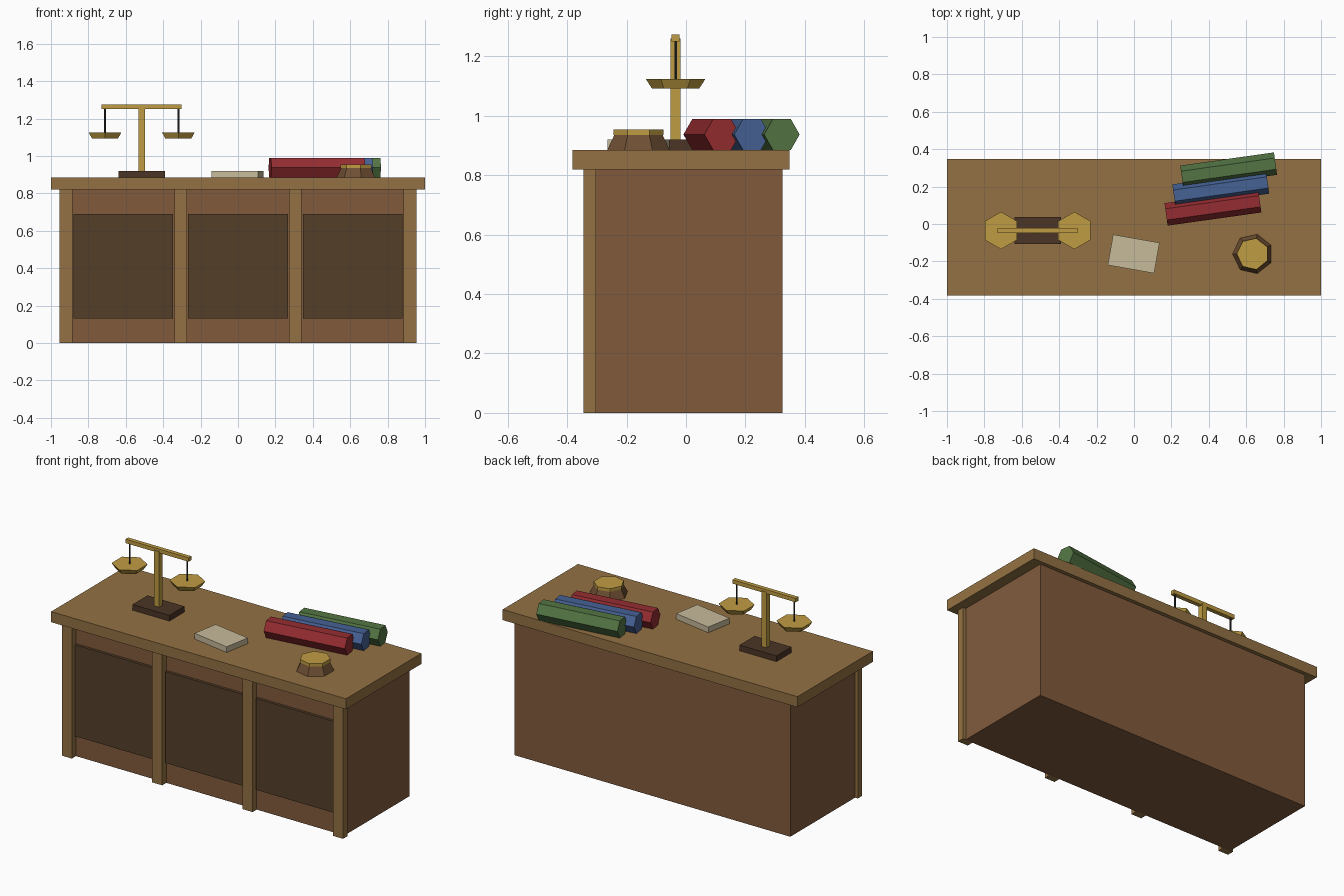
import bpy, bmesh
from math import radians, cos, sin, pi
from mathutils import Matrix

if "Cube" in bpy.data.objects:
    bpy.data.objects.remove(bpy.data.objects["Cube"])


def mat(name, r, g, b):
    m = bpy.data.materials.new(name)
    m.diffuse_color = [(c / 255) ** 2.2 for c in (r, g, b)] + [1]
    m.use_nodes = True
    m.node_tree.nodes["Principled BSDF"].inputs["Base Color"].default_value = m.diffuse_color
    return m


OAK = mat("oak", 146, 113, 69)
WOOD = mat("brown_wood", 128, 91, 63)
PANEL = mat("dark_panel", 86, 65, 45)
DARK = mat("dark_wood", 76, 56, 42)
TURNED = mat("turned_wood", 110, 80, 54)
GOLD = mat("brass", 190, 155, 68)
IRON = mat("iron", 55, 55, 58)
PAPER = mat("paper", 198, 186, 154)
CLOTHS = [("red", mat("red_cloth", 148, 48, 52)),
          ("blue", mat("blue_cloth", 72, 98, 148)),
          ("green", mat("green_cloth", 84, 116, 70))]


def finish(bm, name, material):
    bmesh.ops.recalc_face_normals(bm, faces=bm.faces)
    me = bpy.data.meshes.new(name)
    bm.to_mesh(me)
    bm.free()
    me.materials.append(material)
    ob = bpy.data.objects.new(name, me)
    bpy.context.collection.objects.link(ob)
    return ob


def box(name, x, y, z, material):
    """Box from (min, max) ranges."""
    bm = bmesh.new()
    bmesh.ops.create_cube(bm, size=1)
    for v in bm.verts:
        v.co = [sum(r) / 2 + c * (r[1] - r[0]) for r, c in zip((x, y, z), v.co)]
    return finish(bm, name, material)


def prism(name, sides, r0, r1, z0, z1, xy, turn, material):
    """Upright tapered prism, first corner at angle turn (degrees)."""
    bm = bmesh.new()
    rings = []
    for r, z in ((r0, z0), (r1, z1)):
        angles = [radians(turn) + 2 * pi * i / sides for i in range(sides)]
        rings.append([bm.verts.new((xy[0] + r * cos(a), xy[1] + r * sin(a), z)) for a in angles])
    for i in range(sides):
        j = (i + 1) % sides
        bm.faces.new((rings[0][i], rings[0][j], rings[1][j], rings[1][i]))
    bm.faces.new(rings[0])
    bm.faces.new(rings[1])
    return finish(bm, name, material)


TOP = 0.885

# Counter body and top
box("counter_body", (-0.935, 0.935), (-0.305, 0.325), (0, 0.82), WOOD)
box("counter_top", (-1, 1), (-0.382, 0.348), (0.82, TOP), OAK)

# Front posts and raised panels
for i in range(4):
    x = -0.92 + i * 0.6133
    box(f"front_post_{i + 1}", (x - 0.034, x + 0.034), (-0.345, -0.303), (0, 0.82), OAK)
for i in range(3):
    x = -0.6133 + i * 0.6133
    box(f"front_panel_{i + 1}", (x - 0.266, x + 0.266), (-0.322, -0.303), (0.13, 0.69), PANEL)

# Balance scale
cx, cy = -0.515, -0.035
box("scale_base", (cx - 0.125, cx + 0.125), (cy - 0.073, cy + 0.073), (TOP, 0.92), DARK)
box("scale_column", (cx - 0.017, cx + 0.017), (cy - 0.017, cy + 0.017), (0.92, 1.26), GOLD)
box("scale_beam", (cx - 0.214, cx + 0.214), (cy - 0.013, cy + 0.013), (1.25, 1.274), GOLD)
for side, s in (("left", -1), ("right", 1)):
    p = (cx + s * 0.196, cy)
    prism(f"{side}_hanger", 6, 0.005, 0.005, 1.115, 1.255, p, 0, IRON)
    prism(f"{side}_pan", 6, 0.08, 0.1, 1.093, 1.124, p, 90, GOLD)

# Stack of paper
paper = box("paper_stack", (-0.126, 0.126), (-0.083, 0.083), (0, 0.035), PAPER)
paper.matrix_world = Matrix.Translation((-0.002, -0.16, TOP)) @ Matrix.Rotation(radians(-10), 4, 'Z')

# Cloth rolls: hexagonal prisms laid flat side down
for i, (name, m) in enumerate(CLOTHS):
    roll = prism(f"{name}_cloth_roll", 6, 0.0605, 0.0605, -0.253, 0.253, (0, 0), 90, m)
    roll.matrix_world = (Matrix.Translation((0.422 + i * 0.042, 0.0865 + i * 0.1005, TOP + 0.0524))
                         @ Matrix.Rotation(radians(8), 4, 'Z') @ Matrix.Rotation(radians(90), 4, 'Y'))

# Coin dish
prism("dish_body", 7, 0.108, 0.075, TOP, 0.953, (0.635, -0.16), 180, TURNED)
prism("dish_coins", 7, 0.086, 0.086, 0.936, 0.955, (0.635, -0.16), 180, GOLD)
